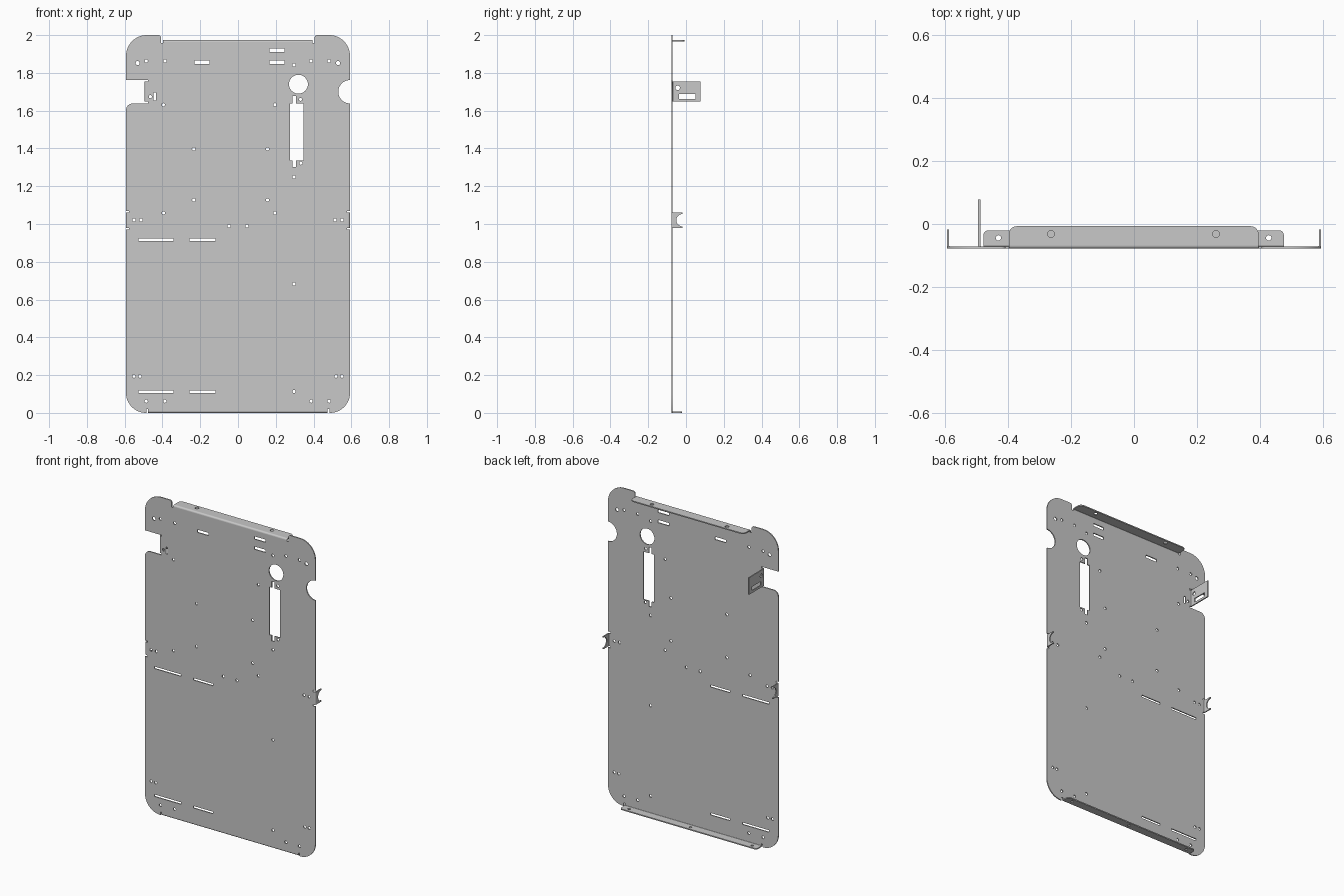
import bpy, bmesh, math
from mathutils import Matrix, Vector

cube = bpy.data.objects.get("Cube")
if cube:
    bpy.data.objects.remove(cube, do_unlink=True)

steel = bpy.data.materials.new("light grey steel")
steel.use_nodes = True
grey = (0.58, 0.58, 0.58, 1)
steel.diffuse_color = grey
steel.node_tree.nodes["Principled BSDF"].inputs["Base Color"].default_value = grey

T = 0.007            # sheet thickness
R = 0.01             # outer bend radius
FRONT = -0.078       # front face of the plate
SIDE = 0.593         # half width
BEND_Y = FRONT + R
X, Y, Z = Vector((1, 0, 0)), Vector((0, 1, 0)), Vector((0, 0, 1))


def arc(cx, cy, r, a0, a1, n=12):
    steps = [math.radians(a0 + (a1 - a0) * i / n) for i in range(n + 1)]
    return [(cx + r * math.cos(a), cy + r * math.sin(a)) for a in steps]


def circle(cx, cy, r=0.0085):
    return arc(cx, cy, r, 0, 360, 20)[:-1]


def rect(x0, x1, y0, y1):
    return [(x0, y0), (x1, y0), (x1, y1), (x0, y1)]


def sheet(name, loops, u, v, origin, depth=T):
    """Filled outline (first loop) with holes, thickened about its plane."""
    curve = bpy.data.curves.new(name, "CURVE")
    curve.dimensions = "2D"
    curve.fill_mode = "BOTH"
    curve.extrude = depth / 2
    for pts in loops:
        sp = curve.splines.new("POLY")
        sp.points.add(len(pts) - 1)
        for p, (a, b) in zip(sp.points, pts):
            p.co = (a, b, 0, 1)
        sp.use_cyclic_u = True
    temp = bpy.data.objects.new(name + "_curve", curve)
    bpy.context.collection.objects.link(temp)
    bpy.context.view_layer.update()
    mesh = bpy.data.meshes.new_from_object(
        temp.evaluated_get(bpy.context.evaluated_depsgraph_get()))
    bpy.data.objects.remove(temp, do_unlink=True)
    mesh.name = name
    m = Matrix((u, v, u.cross(v))).transposed().to_4x4()
    m.translation = origin
    mesh.transform(m)
    bm = bmesh.new()
    bm.from_mesh(mesh)
    bmesh.ops.remove_doubles(bm, verts=bm.verts, dist=0.0001)
    bmesh.ops.recalc_face_normals(bm, faces=bm.faces)
    bm.to_mesh(mesh)
    bm.free()
    mesh.materials.clear()
    mesh.materials.append(steel)
    obj = bpy.data.objects.new(name, mesh)
    bpy.context.collection.objects.link(obj)
    bpy.ops.object.select_all(action="DESELECT")
    obj.select_set(True)
    bpy.context.view_layer.objects.active = obj
    bpy.ops.object.shade_smooth_by_angle(angle=math.radians(30))


def bend(name, cx, cy, start, u, v, origin, length):
    ring = arc(cx, cy, R, start, start + 90, 6) + arc(cx, cy, R - T, start + 90, start, 6)
    sheet(name, [ring], u, v, origin, length)


# Plate outline, counter-clockwise from the bottom edge
side_relief = [(SIDE, .97), (.577, .97), (.577, .98), (SIDE - R, .98),
               (SIDE - R, 1.06), (.577, 1.06), (.577, 1.07), (SIDE, 1.07)]
outline = [(-.484, 0), (-.484, .02), (-.477, .02), (-.477, R)]
outline += [(.475, R), (.475, .02), (.484, .02), (.484, 0)]
outline += arc(.487, .106, .106, 270, 360)
outline += side_relief
outline += arc(SIDE, 1.70, .062, 270, 90, 20)
outline += arc(.483, 1.89, .11, 0, 90)
outline += arc(.42, 1.985, .015, 90, 180, 5)
outline += [(.405, 1.958), (.395, 1.958), (.395, 1.964)]
outline += [(-.397, 1.964), (-.397, 1.958), (-.407, 1.958)]
outline += arc(-.422, 1.985, .015, 0, 90, 5)
outline += arc(-.483, 1.89, .11, 90, 180)
outline += [(-SIDE, 1.763), (-.477, 1.763), (-.477, 1.755), (-.484, 1.755),
            (-.484, 1.648), (-.477, 1.648), (-.477, 1.638)]
outline += arc(-.558, 1.603, .035, 90, 180, 6)
outline += [(-x, z) for x, z in reversed(side_relief)]
outline += arc(-.487, .106, .106, 180, 270)

# Small round holes, grouped by height
hole_rows = {
    1.863: (-.486, -.387, .387, .482), 1.842: (.297,), 1.631: (-.395, .196),
    1.397: (-.234, .156), 1.249: (.297,), 1.127: (-.234, .156),
    1.058: (-.395, .196), 1.021: (-.551, -.514, .513, .55),
    .989: (-.048, .047), .682: (.297,), .194: (-.551, -.519, .519, .55),
    .113: (.297,), .062: (-.486, -.387, .387, .482),
    1.674: (-.464,), 1.66: (.331,), 1.322: (.333,),
}
holes = [circle(x, z) for z, xs in hole_rows.items() for x in xs]
holes += [circle(x, 1.852, .011) for x in (-.531, .53)]
holes.append(arc(.32, 1.74, .05, 0, 360, 40)[:-1])

# Slots and the long window with its end tabs
for z in (.917, .112):
    holes += [rect(a, b, z - .0065, z + .0065) for a, b in ((-.527, -.342), (-.256, -.12))]
for x, z in ((-.19, 1.856), (.207, 1.856), (.207, 1.92)):
    holes.append(rect(x - .039, x + .039, z - .009, z + .009))
holes.append(rect(-.448, -.435, 1.653, 1.697))
holes.append([(.274, 1.337), (.289, 1.337), (.289, 1.303), (.307, 1.303), (.307, 1.337),
              (.346, 1.337), (.346, 1.638), (.307, 1.638), (.307, 1.677), (.289, 1.677),
              (.289, 1.638), (.274, 1.638)])
sheet("back_plate", [outline] + holes, X, Z, (0, FRONT + T / 2, 0))


def flange(name, x0, x1, y1, r, z, hole_xs, hole_y, hole_r):
    shape = [(x0, BEND_Y), (x1, BEND_Y)]
    shape += arc(x1 - r, y1 - r, r, 0, 90, 6) + arc(x0 + r, y1 - r, r, 90, 180, 6)
    sheet(name, [shape] + [circle(x, hole_y, hole_r) for x in hole_xs], X, Y, (0, 0, z))


# Top and bottom flanges with their bends
flange("top_flange", -.397, .395, -.007, .025, 1.974 - T / 2, (-.263, .26), -.032, .011)
bend("top_bend", BEND_Y, 1.964, 90, Y, Z, (-.001, 0, 0), .792)
flange("bottom_flange", -.477, .475, -.02, .015, T / 2, (-.43, 0, .427), -.044, .0085)
bend("bottom_bend", BEND_Y, R, 180, Y, Z, (-.001, 0, 0), .952)

# Side hooks with a half-round notch
hook = [(BEND_Y, .98), (-.018, .98)] + arc(-.018, 1.02, .033, 270, 90, 16)
hook += [(-.018, 1.06), (BEND_Y, 1.06)]
for side, s, start in (("right", -1, 180), ("left", 1, 270)):
    sheet(side + "_hook", [hook], Y, Z, (s * (SIDE - T / 2), 0, 0))
    bend(side + "_hook_bend", s * (SIDE - R), BEND_Y, start, X, Y, (0, 0, 1.02), .08)

# Bracket folded back from the side cut-out
bracket = rect(BEND_Y, .078, 1.648, 1.755)
sheet("bracket", [bracket, circle(-.044, 1.721, .012), rect(-.038, .051, 1.662, 1.687)],
      Y, Z, (-.494 + T / 2, 0, 0))
bend("bracket_bend", -.484, BEND_Y, 180, X, Y, (0, 0, 1.7015), .107)
